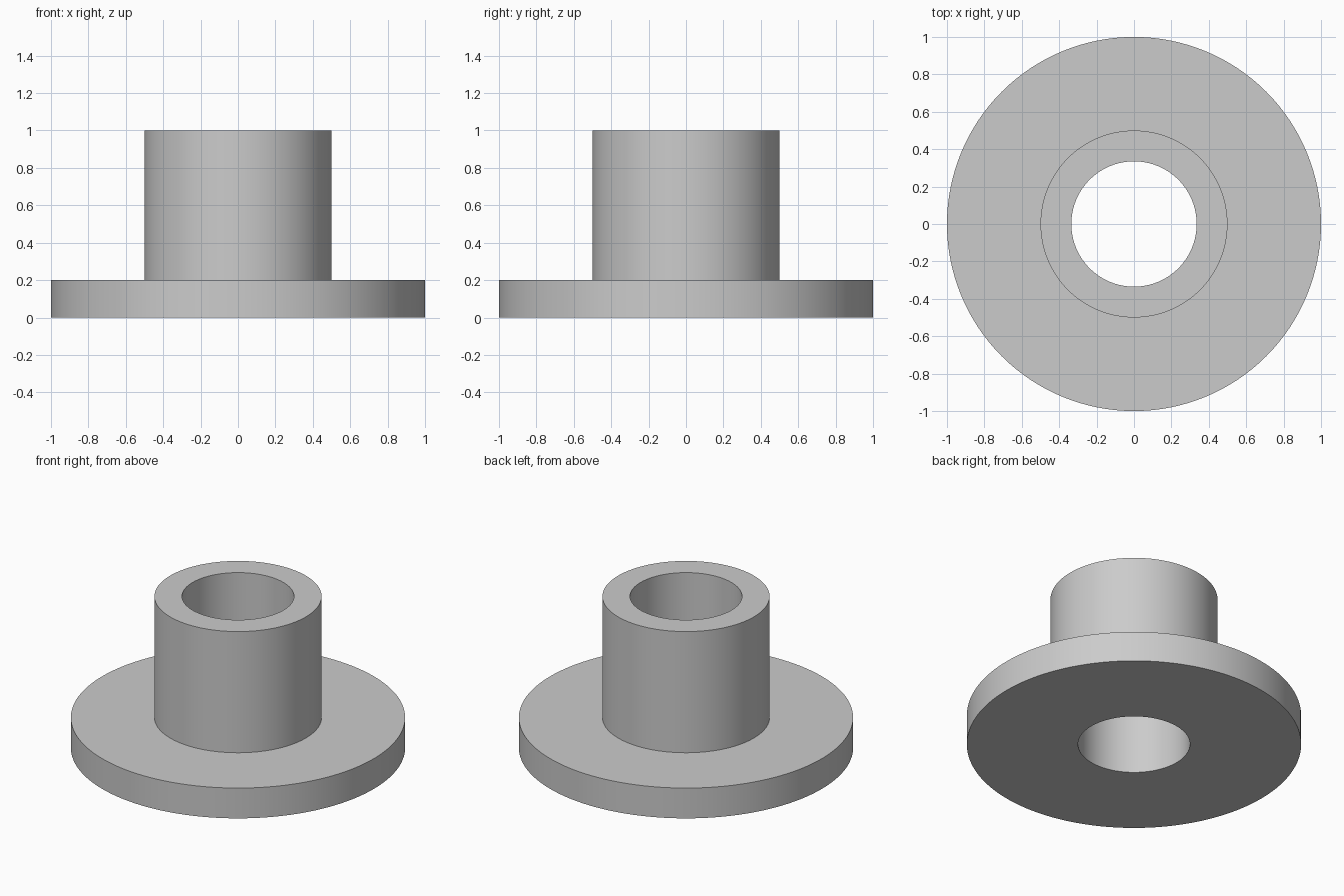
import bpy
import bmesh
import math

cube = bpy.data.objects.get("Cube")
if cube:
    bpy.data.objects.remove(cube, do_unlink=True)

SEGMENTS = 128
FLANGE_R, SLEEVE_R, BORE_R = 1.0, 0.5, 0.335
FLANGE_TOP, SLEEVE_TOP = 0.2, 1.0

# Plain grey finish
grey = bpy.data.materials.new("plain_grey")
grey.use_nodes = True
colour = (0.6, 0.6, 0.6, 1.0)
grey.diffuse_color = colour
grey.node_tree.nodes["Principled BSDF"].inputs["Base Color"].default_value = colour

# Closed cross-section (radius, height), counter-clockwise from the bore's foot
profile = [
    (BORE_R, 0), (FLANGE_R, 0), (FLANGE_R, FLANGE_TOP),
    (SLEEVE_R, FLANGE_TOP), (SLEEVE_R, SLEEVE_TOP), (BORE_R, SLEEVE_TOP),
]

# Flanged sleeve with a through bore, revolved around z
bm = bmesh.new()
verts = [bm.verts.new((r, 0, z)) for r, z in profile]
edges = [bm.edges.new((v, verts[(i + 1) % len(verts)])) for i, v in enumerate(verts)]
bmesh.ops.spin(bm, geom=verts + edges, cent=(0, 0, 0), axis=(0, 0, 1),
               angle=math.tau, steps=SEGMENTS, use_merge=False)
bmesh.ops.remove_doubles(bm, verts=bm.verts, dist=0.0001)
bmesh.ops.recalc_face_normals(bm, faces=bm.faces)

mesh = bpy.data.meshes.new("flanged_bushing")
bm.to_mesh(mesh)
bm.free()
mesh.materials.append(grey)
bushing = bpy.data.objects.new("flanged_bushing", mesh)
bpy.context.collection.objects.link(bushing)

# Smooth round walls, crisp rims
bpy.ops.object.select_all(action="DESELECT")
bushing.select_set(True)
bpy.context.view_layer.objects.active = bushing
bpy.ops.object.shade_smooth_by_angle(angle=math.radians(30))
